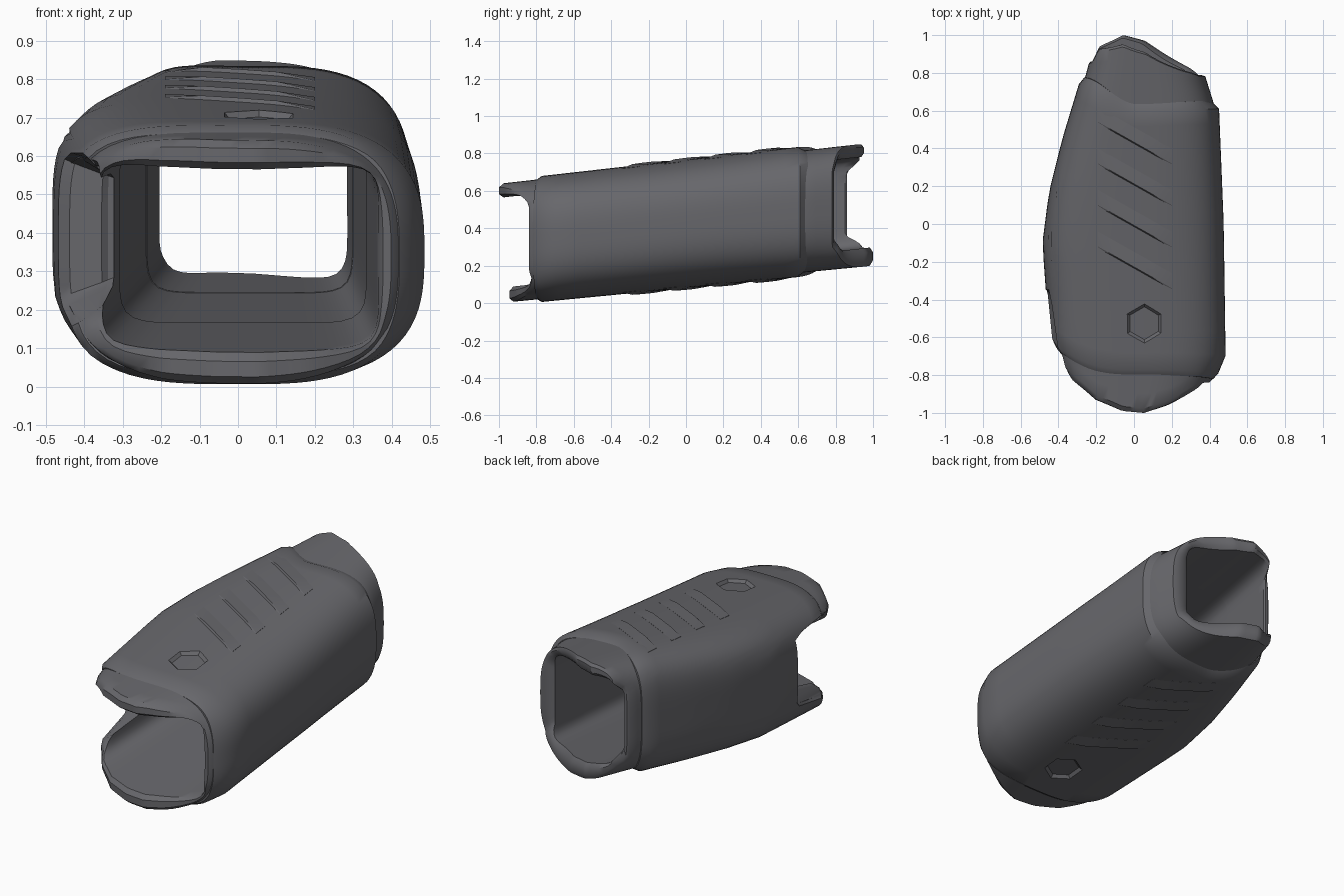
import bpy, bmesh, math
from mathutils import Vector

cube = bpy.data.objects.get("Cube")
if cube:
    bpy.data.objects.remove(cube, do_unlink=True)

mat = bpy.data.materials.new("dark_grey_polymer")
mat.use_nodes = True
grey = (0.135, 0.135, 0.147, 1)
mat.diffuse_color = grey
mat.node_tree.nodes["Principled BSDF"].inputs["Base Color"].default_value = grey

SIDES = 96
# Plan outlines of the two flanks (y, x) and of the two lips (x, y)
LEFT = [(-1, -0.38), (-0.82, -0.4), (-0.66, -0.445), (-0.1, -0.485), (0.17, -0.45),
        (0.45, -0.38), (0.78, -0.28), (1, -0.22)]
RIGHT = [(-1, 0.36), (-0.84, 0.425), (-0.7, 0.485), (0, 0.475), (0.62, 0.45), (0.78, 0.4), (1, 0.35)]
FRONT_TIP = [(-0.42, -0.66), (-0.33, -0.82), (-0.2, -0.93), (-0.04, -0.99), (0.09, -1), (0.22, -0.96),
             (0.36, -0.88), (0.44, -0.8)]
BACK_TIP = [(-0.28, 0.8), (-0.22, 0.94), (-0.08, 1), (0.06, 0.97), (0.36, 0.8), (0.4, 0.75)]


def lookup(table, y):
    y = max(y, table[0][0])
    for (y0, v0), (y1, v1) in zip(table, table[1:]):
        if y <= y1:
            return v0 + (v1 - v0) * (y - y0) / (y1 - y0)
    return table[-1][1]


def smooth(a, b, v):
    t = min(1, max(0, (v - a) / (b - a)))
    return t * t * (3 - 2 * t)


def power_at(c):
    """The -x flank has tighter corners than the +x flank."""
    return 4 if c < 0 else 2.9


def unit(angle, power):
    c, s = math.cos(angle), math.sin(angle)
    r = (abs(c) ** power + abs(s) ** power) ** (-1 / power)
    return c * r, s * r


def outer_unit(angle):
    return unit(angle, power_at(math.cos(angle)))


def section(y):
    """Centre x, centre z, half width and half height of the sleeve at y."""
    l, r = lookup(LEFT, y), lookup(RIGHT, y)
    return (l + r) / 2, 0.424 + 0.105 * y, (r - l) / 2, 0.343 + 0.008 * y


def cavity(y):
    """The same four values for the tapering inside."""
    l, r = -0.29 + 0.1 * y, 0.325 - 0.05 * y
    _, cz, _, h = section(y)
    low, high = cz - h + 0.107 + 0.012 * y, cz + h - 0.09
    return (l + r) / 2, (low + high) / 2, (r - l) / 2, (high - low) / 2


def place(angle, y, inset, wall):
    """Point on the wall: wall 0 is the outer skin, 1 the inner skin."""
    cx, cz, w, h = section(y)
    ox, oz = outer_unit(angle)
    outer = Vector((cx + ox * (w - inset), y, cz + oz * (h - inset)))
    cx, cz, w, h = cavity(y)
    ix, iz = unit(angle, 8)
    return outer.lerp(Vector((cx + ix * w, y, cz + iz * h)), wall)


def finish(bm, name):
    bmesh.ops.recalc_face_normals(bm, faces=bm.faces)
    mesh = bpy.data.meshes.new(name)
    bm.to_mesh(mesh)
    bm.free()
    mesh.materials.append(mat)
    ob = bpy.data.objects.new(name, mesh)
    bpy.context.collection.objects.link(ob)
    return ob


def shade(ob, angle=35):
    bpy.ops.object.select_all(action='DESELECT')
    ob.select_set(True)
    bpy.context.view_layer.objects.active = ob
    bpy.ops.object.shade_smooth_by_angle(angle=math.radians(angle))


def shell(name, start, end, inset, inner, steps):
    """Closed tube whose two end edges follow the start and end functions."""
    out = [(i / steps, 0) for i in range(1, steps)]
    path = [(0.02, 0)] + out + [(0.97, 0), (1, 0.25), (1, 0.75), (0.97, inner)]
    path += [(t, inner) for t, _ in reversed(out)] + [(0.02, inner), (0, 0.8), (0, 0.2)]
    bm = bmesh.new()
    rings = []
    for t, wall in path:
        ring = []
        for i in range(SIDES):
            a = math.tau * (i + 0.5) / SIDES
            sx, sz = outer_unit(a)
            y = start(sx, sz) * (1 - t) + end(sx, sz) * t
            ring.append(bm.verts.new(place(a, y, inset, wall)))
        rings.append(ring)
    for k, ring in enumerate(rings):
        nxt = rings[(k + 1) % len(rings)]
        for i in range(SIDES):
            j = (i + 1) % SIDES
            bm.faces.new((ring[i], ring[j], nxt[j], nxt[i]))
    return finish(bm, name)


def solid(sx, sz):
    """0 inside the deep window at the front of the -x flank, 1 elsewhere."""
    if sx > 0:
        return 1
    return smooth(0.64, 0.74, sz) if sz > 0 else smooth(0.5, 0.62, -sz)


# Edge lines, given the position around the section
def body_front(sx, sz):
    k = solid(sx, sz)
    return k * (-0.8 + (0.16 if sx < 0 else -0.02) * abs(sx) ** 3) - 0.37 * (1 - k)


def body_back(sx, sz):
    return 0.635 + 0.14 * smooth(0.1, 1, -sx) + 0.02 * max(0, sx)


def lip_front(sx, sz):
    tip = lookup(FRONT_TIP, 0.02 + sx * 0.42) + (0 if sz > 0 else 0.055)
    if sx > 0:
        k = smooth(0.5, 0.95, abs(sz))
        return tip * k - 0.84 * (1 - k)
    k = solid(sx, sz)
    return tip * k - 0.36 * (1 - k)


def lip_back(sx, sz):
    tip = lookup(BACK_TIP, 0.06 + sx * 0.32) - (0.06 * (1 - sx * sx) if sz > 0 else 0)
    k = smooth(0.6, 0.74, abs(sz))
    return tip * k + (0.79 if sx > 0 else 0.86) * (1 - k)


# Main sleeve and the two stepped end lips
body = shell("sleeve_body", body_front, body_back, 0, 1, 12)
front = shell("front_lip", lambda sx, sz: -0.2, lip_front, 0.016, 1.02, 8)
back = shell("back_lip", lambda sx, sz: 0.5, lip_back, 0.022, 1.02, 6)


def skin(x, y, side, lift=0):
    cx, cz, w, h = section(y)
    p = power_at(x - cx)
    s = min(0.99, abs((x - cx) / w))
    return Vector((x, y, cz + side * (h * (1 - s ** p) ** (1 / p) + lift)))


# Shallow six-sided thumb recess on the top and the bottom
for side in (1, -1):
    bm = bmesh.new()
    bmesh.ops.create_cone(bm, cap_ends=True, segments=6, radius1=0.085, radius2=0.17, depth=0.08)
    cutter = finish(bm, "recess_cutter")
    cutter.location = skin(0.055, -0.53, side, 0.022)
    cutter.rotation_euler = (0.104 + (math.pi if side < 0 else 0), 0, 0)
    cutter.hide_render = True
    bpy.context.view_layer.objects.active = body
    mod = body.modifiers.new("recess", 'BOOLEAN')
    mod.operation, mod.object, mod.solver = 'DIFFERENCE', cutter, 'EXACT'
    bpy.ops.object.modifier_apply(modifier=mod.name)
    bpy.data.objects.remove(cutter, do_unlink=True)

for ob in (body, front, back):
    shade(ob)

# Slanted wedge-shaped grip ribs on the top and the bottom
for side, label in ((1, "top"), (-1, "bottom")):
    for n in range(4):
        bm = bmesh.new()
        for k in range(5):
            x = -0.19 + 0.39 * k / 4
            y = 0.62 - 0.22 * n - 0.22 * k / 4
            rise = 0.01 * min(1, min(k, 4 - k) + 0.15)
            for yy, lift in ((y, 0.001), (y - 0.08, rise), (y - 0.09, -0.004), (y, -0.02), (y - 0.09, -0.02)):
                bm.verts.new(skin(x, yy, side, lift))
        bmesh.ops.convex_hull(bm, input=bm.verts)
        loose = [v for v in bm.verts if not v.link_faces]
        bmesh.ops.delete(bm, geom=loose, context='VERTS')
        shade(finish(bm, f"{label}_grip_rib_{n + 1}"), 20)
